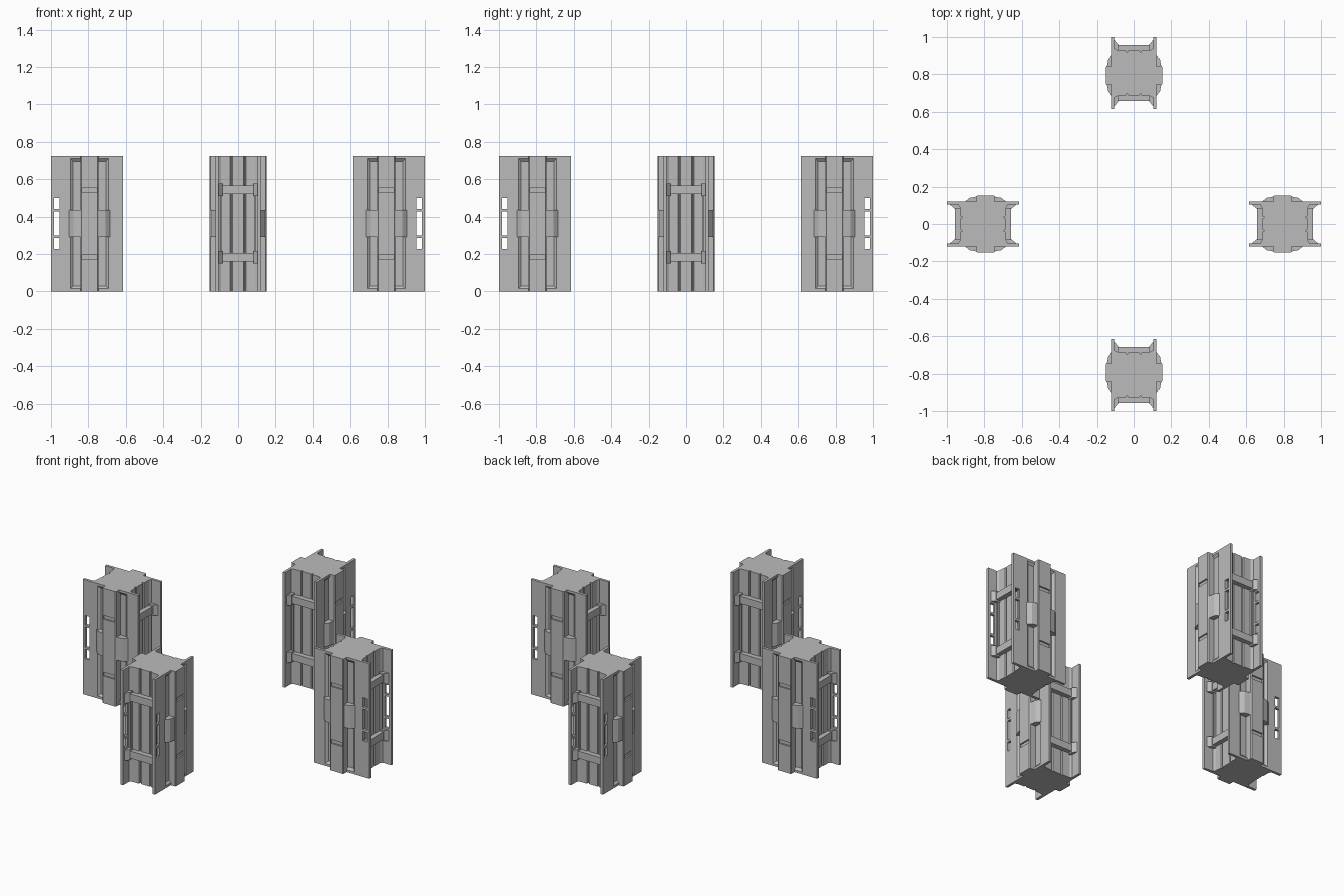
import bpy, bmesh, math
from mathutils import Matrix

cube = bpy.data.objects.get("Cube")
if cube:
    bpy.data.objects.remove(cube, do_unlink=True)

HEIGHT = 0.725
MID = -0.013          # centre line of the side panels, along the pillar's radial axis
RADIUS = 0.807        # distance of each pillar from the middle

grey = bpy.data.materials.new("plain_grey")
grey.use_nodes = True
grey.diffuse_color = (0.5, 0.5, 0.5, 1)
grey.node_tree.nodes["Principled BSDF"].inputs["Base Color"].default_value = (0.5, 0.5, 0.5, 1)


def loft(name, lower, upper):
    """Solid between two matching loops of 3D points."""
    bm = bmesh.new()
    a = [bm.verts.new(p) for p in lower]
    b = [bm.verts.new(p) for p in upper]
    n = len(a)
    bm.faces.new(a[::-1])
    bm.faces.new(b)
    for i in range(n):
        j = (i + 1) % n
        bm.faces.new((a[i], a[j], b[j], b[i]))
    bmesh.ops.recalc_face_normals(bm, faces=bm.faces)
    mesh = bpy.data.meshes.new(name)
    bm.to_mesh(mesh)
    bm.free()
    mesh.materials.append(grey)
    obj = bpy.data.objects.new(name, mesh)
    bpy.context.scene.collection.objects.link(obj)
    return obj


def prism(name, profile, z0, z1):
    return loft(name, [(x, y, z0) for x, y in profile], [(x, y, z1) for x, y in profile])


def box(name, x0, x1, y0, y1, z0, z1):
    return prism(name, [(x0, y0), (x1, y0), (x1, y1), (x0, y1)], z0, z1)


def tapered(name, x, z, y0, y1, inset):
    """Block facing y, shrinking by inset from y0 to y1."""
    def ring(y, d):
        return [(x[0] + d, y, z[0] + d), (x[1] - d, y, z[0] + d),
                (x[1] - d, y, z[1] - d), (x[0] + d, y, z[1] - d)]
    return loft(name, ring(y0, 0), ring(y1, inset))


def place(obj, cutters=(), mirror=(False, False)):
    """Bake cuts and mirroring, then set the part on all four pillars."""
    for c in cutters:
        c.hide_render = True
        mod = obj.modifiers.new("cut", 'BOOLEAN')
        mod.operation = 'DIFFERENCE'
        mod.solver = 'EXACT'
        mod.object = c
    if any(mirror):
        mod = obj.modifiers.new("mirror", 'MIRROR')
        mod.use_axis = (mirror[0], mirror[1], False)
        mod.use_mirror_merge = False
    bpy.context.view_layer.update()
    deps = bpy.context.evaluated_depsgraph_get()
    mesh = bpy.data.meshes.new_from_object(obj.evaluated_get(deps))
    name = obj.name
    for o in (obj, *cutters):
        bpy.data.objects.remove(o, do_unlink=True)
    for i in range(4):
        part = bpy.data.objects.new(f"{name}_{i + 1}", mesh)
        part.matrix_world = Matrix.Rotation(i * math.pi / 2, 4, 'Z') @ Matrix.Translation((RADIUS, 0, 0))
        bpy.context.scene.collection.objects.link(part)


# Core with grooved end walls
half = [(0.135, -0.108), (0.124, -0.09), (0.122, -0.042), (0.112, -0.039), (0.112, -0.034), (0.12, -0.03)]
end = half + [(x, -y) for x, y in reversed(half)]
place(prism("core", end + [(-x, -y) for x, y in end], 0, HEIGHT))

# Side plates with a long bevelled recess and three slots
recess = tapered("recess_cutter", (MID - 0.115, MID + 0.115), (0.002, HEIGHT - 0.002), 0.13, 0.106, 0.03)
slots = [box("slot_cutter", 0.147, 0.177, 0.09, 0.14, z0, z1)
         for z0, z1 in ((0.227, 0.286), (0.3, 0.427), (0.44, 0.5))]
place(box("side_plate", -0.193, 0.193, 0.103, 0.12, 0, HEIGHT), [recess] + slots, (False, True))

# Raised spine down each side, with two shallow pockets
spine = prism("spine", [(MID - 0.048, 0.1), (MID + 0.048, 0.1), (MID + 0.048, 0.148),
                        (MID + 0.042, 0.153), (MID - 0.042, 0.153), (MID - 0.048, 0.148)], 0, HEIGHT)
pockets = [box("pocket_cutter", MID - 0.04, MID + 0.04, 0.143, 0.17, z, z + 0.024) for z in (0.171, 0.53)]
place(spine, pockets, (False, True))

# Latch blocks either side of the spine
place(prism("latch_block", [(MID - 0.11, 0.1), (MID + 0.11, 0.1), (MID + 0.11, 0.119), (MID + 0.085, 0.14),
                            (MID + 0.045, 0.147), (MID - 0.045, 0.147), (MID - 0.085, 0.14),
                            (MID - 0.11, 0.119)], 0.291, 0.436), mirror=(False, True))

# Crossbars and their brackets on both end walls
for label, z in (("lower", 0.182), ("upper", 0.543)):
    place(box(label + "_crossbar", 0.11, 0.15, -0.105, 0.105, z - 0.023, z + 0.023), mirror=(True, False))
    place(prism(label + "_bracket", [(0.11, 0.083), (0.154, 0.083), (0.178, 0.105), (0.11, 0.105)],
                z - 0.033, z + 0.033), mirror=(True, True))

# Upright frame rails between the crossbars
place(box("frame_rail", 0.115, 0.138, 0.086, 0.094, 0.2, 0.525), mirror=(True, True))
